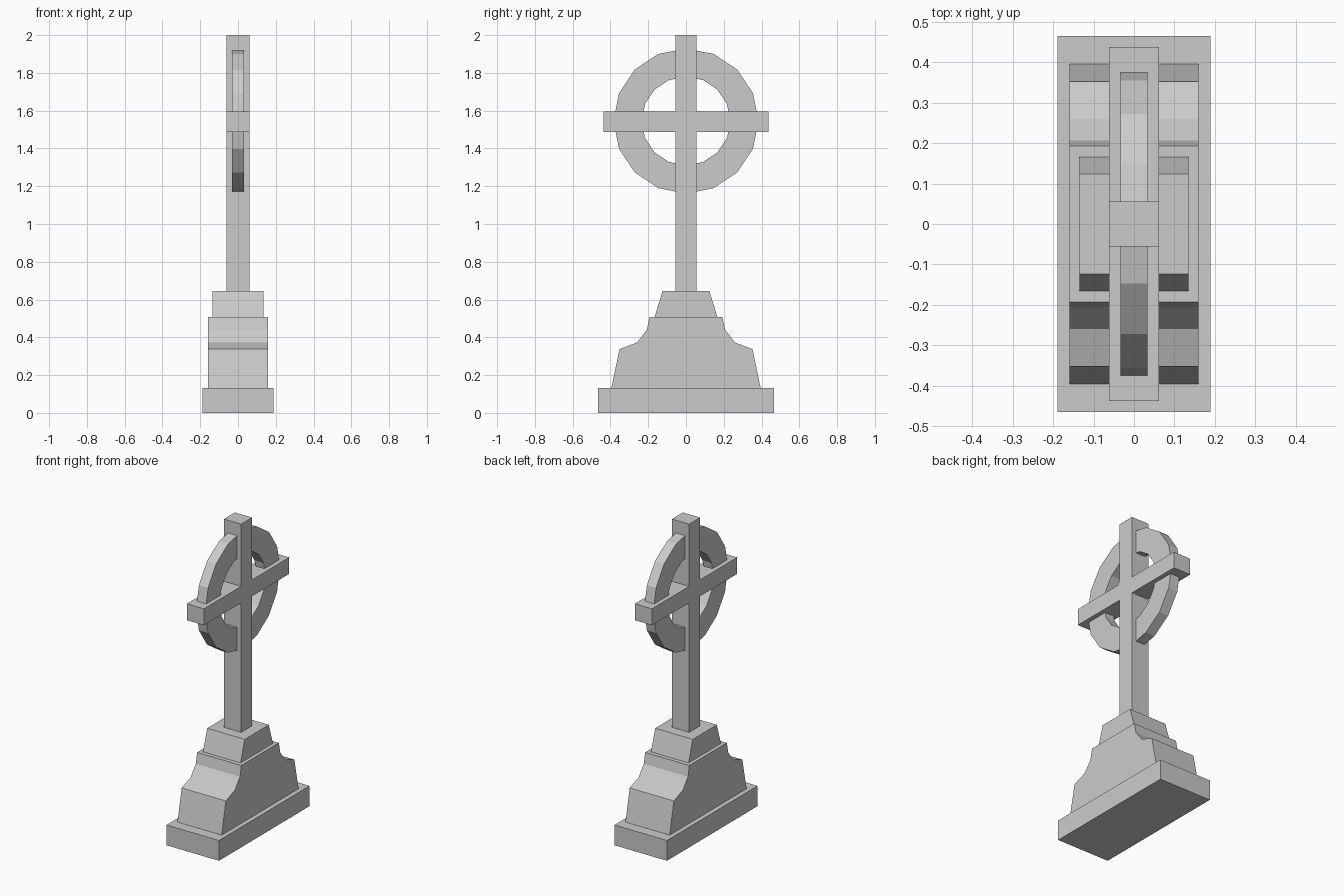
import bpy, bmesh, math

if "Cube" in bpy.data.objects:
    bpy.data.objects.remove(bpy.data.objects["Cube"])


def new_object(name, bm):
    bmesh.ops.recalc_face_normals(bm, faces=bm.faces)
    mesh = bpy.data.meshes.new(name)
    bm.to_mesh(mesh)
    bm.free()
    obj = bpy.data.objects.new(name, mesh)
    bpy.context.collection.objects.link(obj)
    return obj


def slab(name, half_profile, half_depth):
    """Mirror a (y, z) profile across y = 0 and extrude it along x."""
    outline = half_profile + [(-y, z) for y, z in reversed(half_profile)]
    bm = bmesh.new()
    face = bm.faces.new([bm.verts.new((-half_depth, y, z)) for y, z in outline])
    ext = bmesh.ops.extrude_face_region(bm, geom=[face])
    moved = [v for v in ext["geom"] if isinstance(v, bmesh.types.BMVert)]
    bmesh.ops.translate(bm, verts=moved, vec=(2 * half_depth, 0, 0))
    return new_object(name, bm)


def ring(name, centre_z, outer, inner, half_depth, sides):
    """Flat-faced ring: a rectangular section swept around the x axis."""
    bm = bmesh.new()
    section = [(-half_depth, outer), (half_depth, outer),
               (half_depth, inner), (-half_depth, inner)]
    loops = []
    for i in range(sides):
        a = 2 * math.pi * i / sides
        loops.append([bm.verts.new((x, r * math.cos(a), centre_z + r * math.sin(a)))
                      for x, r in section])
    for i in range(sides):
        p, q = loops[i], loops[(i + 1) % sides]
        for j in range(4):
            k = (j + 1) % 4
            bm.faces.new((p[j], p[k], q[k], q[j]))
    return new_object(name, bm)


# Stepped pedestal
slab("base_plinth", [(0.465, 0.0), (0.465, 0.132)], 0.189)
slab("pedestal_body", [(0.395, 0.132), (0.352, 0.338), (0.26, 0.372),
                       (0.207, 0.44), (0.193, 0.508)], 0.159)
slab("pedestal_cap", [(0.166, 0.508), (0.124, 0.645)], 0.135)

# Upright and arms in one outline
slab("cross", [(0.056, 0.645), (0.056, 1.488), (0.438, 1.488),
               (0.438, 1.595), (0.056, 1.595), (0.056, 2.0)], 0.062)

# Wheel around the crossing
ring("wheel_ring", 1.545, 0.384, 0.235, 0.033, 16)
